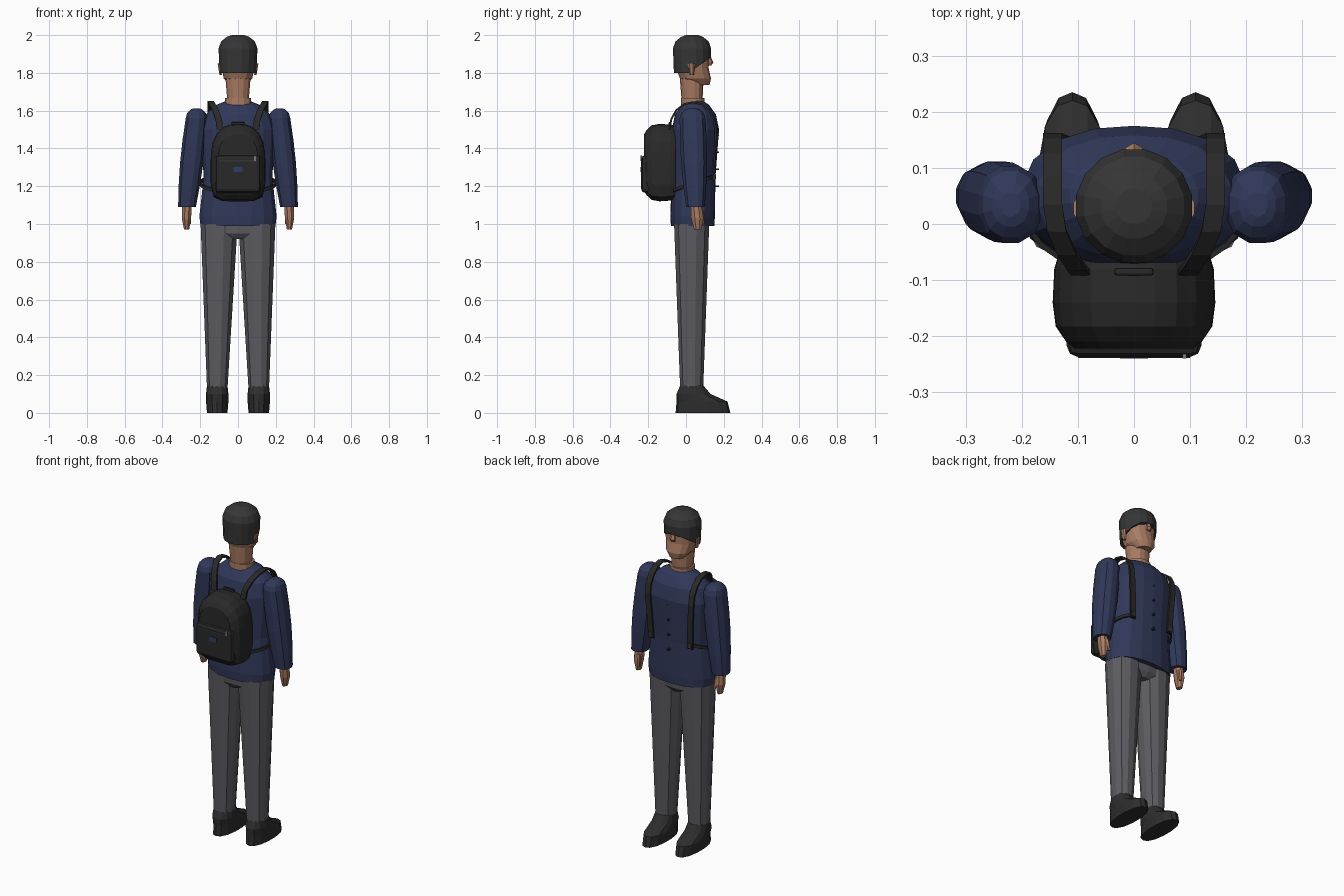
import bpy, bmesh
from math import sin, cos, pi, radians
from mathutils import Vector

if "Cube" in bpy.data.objects:
    bpy.data.objects.remove(bpy.data.objects["Cube"])


def material(name, red, green, blue):
    mat = bpy.data.materials.new(name)
    mat.use_nodes = True
    colour = (red, green, blue, 1)
    mat.diffuse_color = colour
    mat.node_tree.nodes["Principled BSDF"].inputs["Base Color"].default_value = colour
    return mat


navy = material("navy knit", .03, .04, .1)
grey = material("grey cloth", .105, .105, .12)
skin = material("skin", .4, .2, .125)
charcoal = material("charcoal wool", .036, .036, .036)
black = material("black canvas", .022, .022, .022)
leather = material("shoe leather", .027, .027, .027)
patch_blue = material("blue patch", .03, .045, .13)
silver = material("silver metal", .2, .2, .2)


def finish(name, bm, mat, mirror=False):
    bmesh.ops.recalc_face_normals(bm, faces=bm.faces[:])
    mesh = bpy.data.meshes.new(name)
    bm.to_mesh(mesh)
    bm.free()
    mesh.materials.append(mat)
    part = bpy.data.objects.new(name, mesh)
    bpy.context.collection.objects.link(part)
    if mirror:
        part.modifiers.new("mirror", "MIRROR")
    return part


def bridge(name, mat, rings, mirror=False):
    """Join closed rings of points and cap both ends."""
    bm = bmesh.new()
    loops = [[bm.verts.new(point) for point in ring] for ring in rings]
    for low, high in zip(loops, loops[1:]):
        for i in range(len(low)):
            bm.faces.new((low[i - 1], low[i], high[i], high[i - 1]))
    bm.faces.new(loops[0])
    bm.faces.new(loops[-1])
    return finish(name, bm, mat, mirror)


def rounded(angle, width, depth, power):
    """Point on an oval that grows squarer with a higher power."""
    c, s = cos(angle), sin(angle)
    reach = (abs(c) ** power + abs(s) ** power) ** (-1 / power)
    return width * reach * c, depth * reach * s


def tube(name, mat, stations, dome=0, mirror=False, sides=12, power=2.3):
    """Ovals stacked through (x, y, z, half width, half depth), with a domed top."""
    stations = list(stations)
    x, y, z, width, depth = stations[-1]
    if dome:
        for angle in map(radians, (30, 55, 72)):
            shrink = cos(angle)
            stations.append((x, y, z + dome * sin(angle), width * shrink, depth * shrink))
    rings = []
    for x, y, z, width, depth in stations:
        ring = [rounded(2 * pi * (i + .5) / sides, width, depth, power) for i in range(sides)]
        rings.append([(x + across, y + along, z) for across, along in ring])
    return bridge(name, mat, rings, mirror)


def blend(start, end, steps, swell=0):
    """Stations between two ends, swelling in the middle."""
    for i in range(steps + 1):
        t = i / steps
        x, y, z, width, depth = Vector(start).lerp(Vector(end), t)
        extra = swell * sin(pi * t)
        yield x, y, z, width + extra, depth + extra


def box(name, mat, centre, size, mirror=False, bevel=0):
    bm = bmesh.new()
    bmesh.ops.create_cube(bm, size=1)
    for vert in bm.verts:
        vert.co = Vector(centre) + vert.co * Vector(size)
    if bevel:
        bmesh.ops.bevel(bm, geom=bm.edges[:], offset=bevel, segments=2, affect="EDGES", profile=.5)
    return finish(name, bm, mat, mirror)


def ribbon(name, mat, path, half_width):
    """Flat strap along a path, thickened and mirrored."""
    bm = bmesh.new()
    side = Vector(half_width)
    pairs = [(bm.verts.new(Vector(p) - side), bm.verts.new(Vector(p) + side)) for p in path]
    for (a, b), (c, d) in zip(pairs, pairs[1:]):
        bm.faces.new((a, b, d, c))
    strap = finish(name, bm, mat)
    solid = strap.modifiers.new("thickness", "SOLIDIFY")
    solid.thickness, solid.offset = .01, 0
    strap.modifiers.new("mirror", "MIRROR")


# Shoes: long sole narrowing to the ankle
tube("shoes", leather, [(.11, .09, 0, .055, .145), (.11, .085, .06, .06, .135),
                        (.11, .04, .1, .06, .09), (.11, .03, .147, .055, .06)],
     mirror=True, sides=14)

# Trousers
tube("trouser_legs", grey, blend((.11, .03, .12, .055, .062), (.1, .03, 1, .1, .095), 4),
     mirror=True)
tube("trouser_hips", grey, [(0, .03, .92, .04, .07), (0, .03, .95, .17, .09),
                            (0, .03, 1.04, .195, .095)], sides=14)

# Jumper body with domed shoulders, then the sleeves
tube("jumper_body", navy, [(0, .035, .99, .2, .115), (0, .035, 1.04, .206, .118),
                           (0, .04, 1.25, .183, .116), (0, .05, 1.5, .2, .125)],
     dome=.16, sides=18)
tube("jumper_sleeves", navy, blend((.27, .05, 1.09, .048, .05), (.22, .035, 1.56, .058, .07), 4, .01),
     dome=.055, mirror=True)
for i in range(4):
    box(f"jumper_button_{i + 1}", black, (0, .16, 1.2 + i * .09), (.01, .03, .01))

# Hands and thumbs
tube("hands", skin, [(.272, .062, .97, .014, .02), (.273, .06, 1.03, .026, .034),
                     (.27, .053, 1.1, .027, .03)], mirror=True, sides=8)
tube("thumbs", skin, blend((.255, .092, 1, .007, .008), (.262, .078, 1.07, .012, .014), 2),
     mirror=True, sides=6)

# Inner collar, neck, head, nose and ears
tube("inner_collar", skin, blend((0, .036, 1.63, .07, .062), (0, .036, 1.667, .07, .062), 1), sides=14)
tube("neck", skin, blend((0, .032, 1.65, .057, .055), (0, .03, 1.8, .07, .065), 2), sides=14)
tube("head", skin, [(0, .075, 1.735, .045, .05), (0, .05, 1.77, .076, .083),
                    (0, .034, 1.825, .088, .087), (0, .034, 1.93, .092, .09)], sides=16)
tube("nose", skin, [(0, .12, 1.84, .015, .014), (0, .125, 1.855, .018, .02),
                    (0, .115, 1.9, .008, .01)], sides=6)
tube("ears", skin, blend((.092, .03, 1.79, .007, .012), (.1, .028, 1.85, .009, .02), 2),
     mirror=True, sides=6)

# Knitted cap with its rim rising towards the brow
cap = tube("cap", charcoal, [(0, .034, 1.8, .1, .1), (0, .032, 1.93, .105, .103)],
           dome=.074, sides=16, power=2)
for vert in cap.data.vertices:
    if vert.co.z < 1.81:
        vert.co.z += max(0, vert.co.y - .015) * .7


# Backpack body: arched top, square base, rounded outer face
def pack_slice(y, scale):
    ring = []
    for i in range(24):
        angle = 2 * pi * i / 24
        x, z = rounded(angle, .145, .205, 2.6 if sin(angle) > 0 else 6)
        ring.append((x * scale, y, 1.325 + z * scale))
    return ring


bulge = [sin(radians(angle)) for angle in (0, 30, 55, 75)]
bridge("backpack_body", black, [pack_slice(-.055, .93), pack_slice(-.08, .98)]
       + [pack_slice(-.14 - .085 * s, 1 - .3 * s ** 3) for s in bulge])

# Pocket, zip, patch and handle
box("backpack_pocket", black, (0, -.205, 1.265), (.24, .064, .2), bevel=.02)
box("pocket_zip", charcoal, (0, -.236, 1.335), (.2, .006, .008))
box("pocket_patch", patch_blue, (0, -.238, 1.288), (.05, .004, .028))
box("zip_pull", silver, (.09, -.236, 1.348), (.008, .008, .03))
box("carry_handle", black, (0, -.085, 1.53), (.07, .014, .02), bevel=.005)

# Shoulder straps: an arch over each shoulder that ends low on the chest
arch = []
for i in range(9):
    angle = pi * (1 - i / 8)
    back = max(0, -cos(angle))
    arch.append((.145 - .05 * back ** 2, .035 + .122 * cos(angle), 1.5 + .145 * sin(angle)))
ribbon("shoulder_straps", black, arch + [(.135, .152, 1.36), (.13, .145, 1.23)], (.017, 0, 0))

# Side straps: wrapped round the waist back to the pack
wrap = []
for i in range(9):
    x, y = rounded(radians(48 - 14 * i), .197, .125, 2.3)
    wrap.append((x, .04 + y, 1.25 - .01 * i))
ribbon("side_straps", black, wrap, (0, 0, .009))
box("strap_buckles", charcoal, (.13, .15, 1.25), (.03, .016, .03), mirror=True, bevel=.004)
